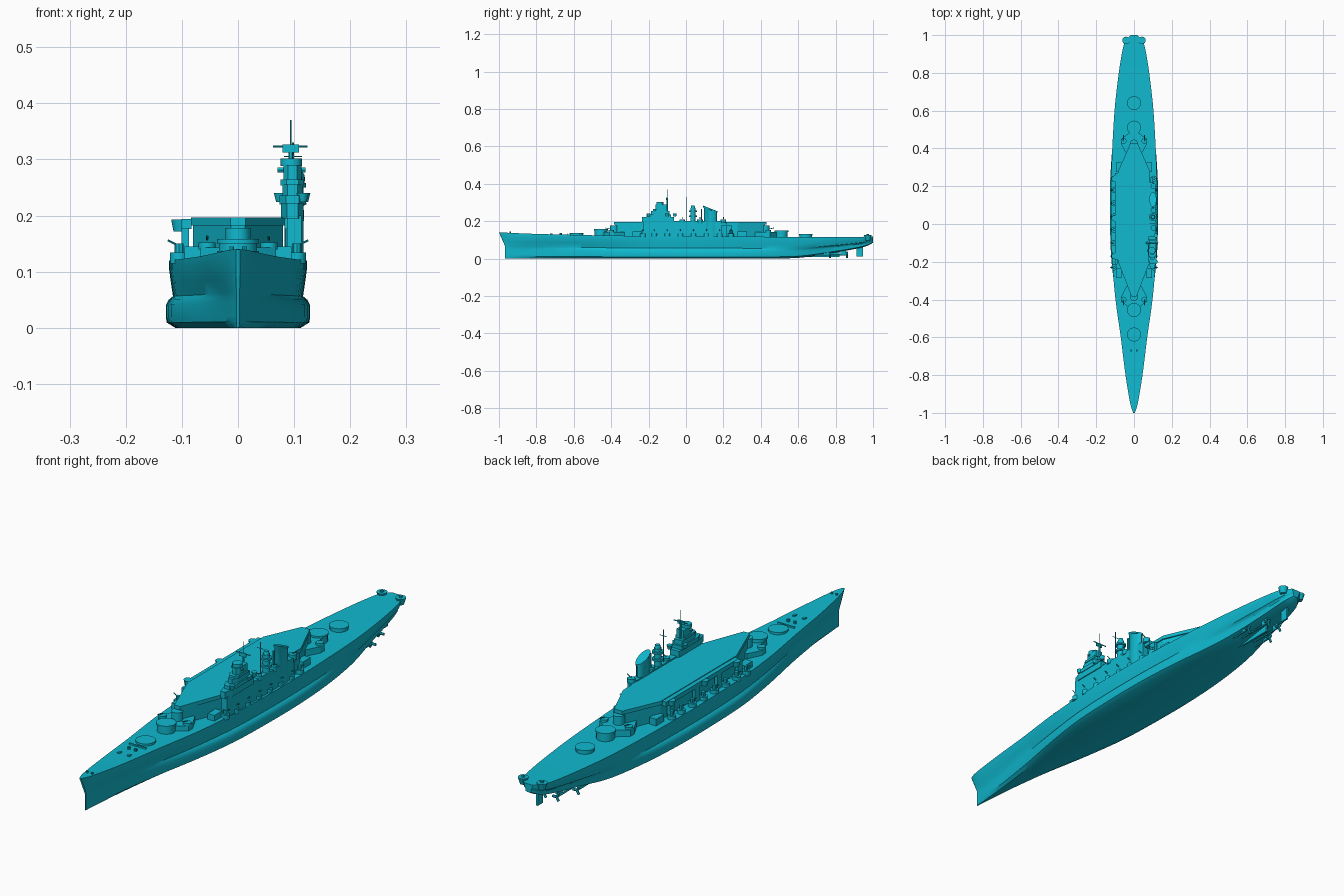
import bpy, bmesh, math
from mathutils import Vector

cube = bpy.data.objects.get("Cube")
if cube:
    bpy.data.objects.remove(cube, do_unlink=True)

teal = bpy.data.materials.new("teal paint")
teal.use_nodes = True
teal.diffuse_color = (0.005, 0.49, 0.63, 1)
teal.node_tree.nodes["Principled BSDF"].inputs["Base Color"].default_value = teal.diffuse_color


def finish(name, bm, smooth=True):
    bmesh.ops.recalc_face_normals(bm, faces=bm.faces)
    mesh = bpy.data.meshes.new(name)
    bm.to_mesh(mesh)
    bm.free()
    mesh.materials.append(teal)
    obj = bpy.data.objects.new(name, mesh)
    bpy.context.collection.objects.link(obj)
    if smooth:
        bpy.ops.object.select_all(action='DESELECT')
        bpy.context.view_layer.objects.active = obj
        obj.select_set(True)
        bpy.ops.object.shade_smooth_by_angle(angle=math.radians(35))
    return obj


def loft(name, rings, smooth=True):
    """Skin a list of closed rings and cap both ends."""
    bm = bmesh.new()
    verts = [[bm.verts.new(p) for p in ring] for ring in rings]
    count = len(rings[0])
    for a, b in zip(verts, verts[1:]):
        for i in range(count):
            j = (i + 1) % count
            bm.faces.new((a[i], a[j], b[j], b[i]))
    bm.faces.new(verts[0])
    bm.faces.new(verts[-1])
    return finish(name, bm, smooth)


def prism(name, outline, low, high):
    return loft(name, [[(x, y, z) for x, y in outline] for z in (low, high)], False)


def box(name, x, y, width, length, low, high):
    w, l = width / 2, length / 2
    return prism(name, [(x - w, y - l), (x + w, y - l), (x + w, y + l), (x - w, y + l)], low, high)


def drum(name, x, y, low, high, radius, top=None, sides=16):
    rings = []
    for z, r in ((low, radius), (high, top or radius)):
        rings.append([(x + r * math.cos(math.tau * i / sides),
                       y + r * math.sin(math.tau * i / sides), z) for i in range(sides)])
    return loft(name, rings)


def rod(name, start, end, radius):
    start, end = Vector(start), Vector(end)
    turn = (end - start).to_track_quat('Z', 'Y')
    circle = [turn @ Vector((radius * math.cos(math.tau * i / 6),
                             radius * math.sin(math.tau * i / 6), 0)) for i in range(6)]
    return loft(name, [[p + c for c in circle] for p in (start, end)])


def mirrored(points):
    return points + [(-x, y) for x, y in reversed(points)]


# Hull stations: y, deck half width, deck height, bulge, waist, flat bottom, keel height
stations = [
    (-1, .004, .14, .003, .003, .002, 0),
    (-.95, .02, .138, .007, .009, .004, 0),
    (-.8, .045, .132, .025, .027, .015, 0),
    (-.6, .07, .127, .055, .052, .04, 0),
    (-.4, .098, .123, .092, .084, .07, 0),
    (-.2, .115, .121, .119, .107, .1, 0),
    (0, .122, .12, .127, .115, .11, 0),
    (.2, .122, .119, .127, .115, .11, 0),
    (.4, .115, .117, .115, .108, .09, 0),
    (.6, .103, .115, .09, .095, .05, .004),
    (.75, .087, .115, .065, .077, .03, .025),
    (.87, .07, .116, .05, .06, .02, .045),
    (.96, .05, .117, .036, .044, .012, .065),
    (1, .018, .118, .012, .015, .005, .085),
]


def blend(a, b, c, d, t):
    return b + t * (c - a + t * (2 * a - 5 * b + 4 * c - d + t * (3 * (b - c) + d - a))) / 2


def section(y, deck, top, bulge, waist, flat, keel):
    h = top - keel
    half = [(flat, keel), (bulge * .95 + flat * .05, keel + h * .08), (bulge, keel + h * .16),
            (bulge, keel + h * .34), (bulge * .6 + waist * .4, keel + h * .42),
            (waist, keel + h * .47), ((waist + deck) / 2, keel + h * .66),
            (deck, keel + h * .88), (deck, top)]
    ring = []
    for x, z in mirrored(half):
        rake = .033 * min(1, (top - z) / .07) * max(0, (-.9 - y) / .1)
        ring.append((x, y + rake, z))
    return ring


rings = []
last = len(stations) - 1
for i in range(last):
    group = [stations[max(0, min(last, i + k))] for k in (-1, 0, 1, 2)]
    for step in range(4):
        rings.append(section(*[blend(*column, step / 4) for column in zip(*group)]))
rings.append(section(*stations[-1]))
loft("hull", rings)

# Hangar block and flight deck with tapered ends
outline = mirrored([(.013, -.385), (.084, -.2), (.084, .28), (.018, .43)])
prism("hangar", [(x * .95, y * .98) for x, y in outline], .11, .185)
prism("flight_deck", outline, .182, .197)
box("port_gallery", -.092, .04, .018, .46, .176, .194)
box("starboard_gallery", .094, 0, .022, .44, .176, .195)

# Round gun mounts and the deckhouses behind them
for name, y, top in (("fore_low", -.585, .137), ("fore_high", -.455, .158),
                     ("aft_high", .51, .15), ("aft_low", .64, .131)):
    drum(name + "_barbette", 0, y, .1, top, .034, sides=20)
    drum(name + "_rim", 0, y, top - .008, top, .037, sides=20)
for name, facing, near, in (("fore_deckhouse", -1, .36), ("aft_deckhouse", 1, .4)):
    wing = [(.022, near + .085), (.068, near + .05), (.068, near + .025), (.04, near - .03)]
    prism(name, mirrored([(x, facing * y) for x, y in wing]), .11, .143)
    drum(name + "_director", 0, facing * (near + .025), .14, .178, .022)
    for side in (-1, 1):
        x, y = side * .055, facing * (near + .04)
        drum(name + "_gun_tub", x, y, .14, .152, .015)
        rod(name + "_gun", (x, y, .157), (x, y + facing * .03, .164), .002)

# Gun mounts along the deck edges with supporting posts
for side in (-1, 1):
    for y in (-.23, -.17, -.1, -.03, .04, .11, .18, .24):
        x = side * .105
        drum("edge_tub", x, y, .115, .134, .016, sides=12)
        drum("edge_mount", x, y, .13, .15, .008, sides=8)
        rod("edge_gun", (x, y, .146), (x + side * .02, y, .156), .002)
    for y in (-.2, -.07, .07, .23):
        box("gallery_post", side * .094, y, .013, .03, .115, .178)
    for y in (-.26, .3):
        box("boat_platform", side * .08, y, .03, .05, .11, .145)
for y in (-.17, .03, .24):
    drum("port_sponson", -.103, y, .172, .193, .012, .016)

# Island base and bridge tiers
box("island_base", .1, -.02, .026, .42, .115, .2)
tiers = [(-.15, .04, .17, .195, .222), (-.145, .046, .13, .22, .236),
         (-.138, .036, .1, .234, .255), (-.14, .042, .075, .254, .264),
         (-.132, .032, .062, .262, .29)]
for y, width, length, low, high in tiers:
    w, l = width / 2, length / 2
    prism("bridge_tier", [(.097 + x, y + s) for x, s in
          ((-w, l), (-w, -l * .6), (-w * .5, -l), (w * .5, -l), (w, -l * .6), (w, l))], low, high)
drum("fire_director", .095, -.14, .288, .302, .019, sides=12)
rod("rangefinder", (.07, -.14, .281), (.12, -.14, .281), .005)
for x, y in ((.075, -.1), (.118, -.1), (.115, -.2), (.115, -.06)):
    drum("bridge_wing_tub", x, y, .224, .24, .007, .011, 10)

# Main mast with yard and radar, plus a pole mast
rod("main_mast", (.094, -.1, .25), (.094, -.1, .325), .004)
rod("top_pole", (.094, -.1, .32), (.094, -.1, .37), .0013)
rod("yard", (.062, -.1, .323), (.124, -.1, .323), .002)
box("radar_panel", .094, -.104, .03, .004, .312, .327)
rod("pole_mast", (.098, .003, .19), (.098, .003, .33), .0016)
rod("pole_yard", (.082, .003, .305), (.114, .003, .305), .0012)

# Aft control tower
drum("aft_tower", .1, .037, .19, .27, .014)
drum("tower_platform", .1, .037, .222, .23, .021)
drum("tower_platform", .1, .037, .25, .258, .021)
drum("tower_director", .1, .037, .268, .283, .012, .009)

# Funnel: oval trunk with a sloped cap
trunk = []
for low, grow, slope in ((.115, 1, 0), (.26, 1, .3), (.262, 1.12, .4), (.268, 1.12, .4)):
    ring = []
    for i in range(20):
        a = math.tau * i / 20
        y = .035 * grow * math.sin(a)
        ring.append((.1 + .017 * grow * math.cos(a), .13 + y, low - slope * y))
    trunk.append(ring)
loft("funnel", trunk)
rod("funnel_pipe", (.1, .083, .19), (.1, .083, .265), .004)
for y in (-.02, .075, .2):
    drum("island_gun_tub", .103, y, .19, .21, .015, sides=12)
    rod("island_gun", (.103, y, .212), (.122, y, .222), .002)

# Stern gun tubs and foredeck fittings
for side in (-1, 1):
    x = side * .042
    drum("stern_tub", x, .972, .098, .125, .012, .02)
    drum("stern_mount", x, .972, .122, .132, .007, sides=8)
    drum("foredeck_winch", side * .015, -.67, .12, .138, .006, sides=10)
    drum("foredeck_bollard", side * .011, -.94, .13, .145, .004, sides=8)
    box("foredeck_vent", side * .022, -.72, .01, .015, .12, .134)
    box("breakwater", side * .02, -.635, .035, .005, .12, .134)

    # Propeller shafts, struts and screws
    for x, y in ((.055, .77), (.028, .86)):
        rod("shaft", (side * x, y - .25, .02), (side * x, y, .02), .004)
        box("shaft_strut", side * x, y - .02, .005, .03, .02, .07)
        for k in range(3):
            a = math.tau * k / 3
            tip = (side * x + .018 * math.cos(a), y, .02 + .018 * math.sin(a))
            rod("screw_blade", (side * x, y, .02), tip, .005)

# Keel fin and rudder
box("keel_fin", 0, .72, .008, .2, .008, .05)
box("rudder", 0, .928, .008, .034, .01, .075)
